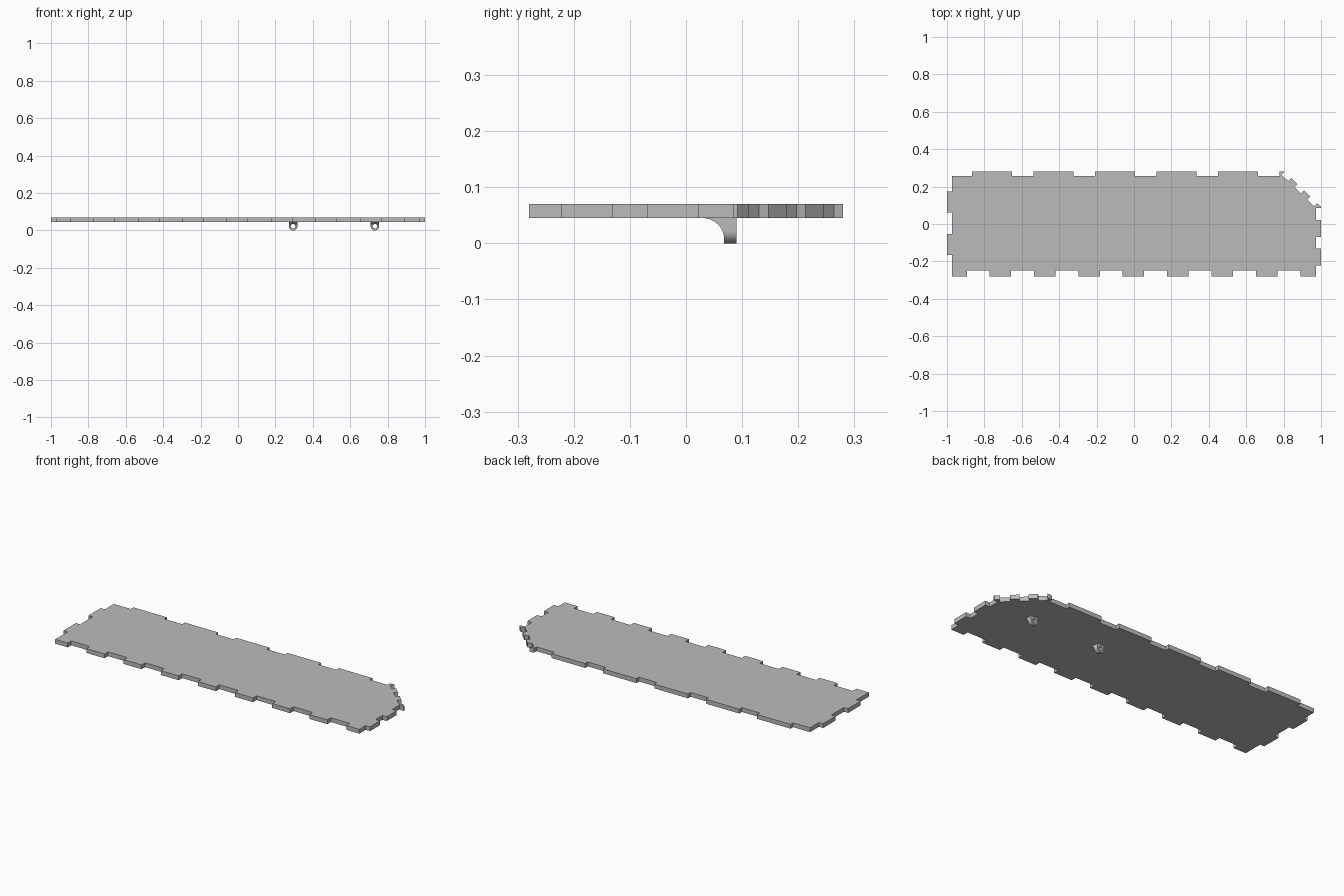
import bpy
import bmesh
from math import cos, sin, pi
from mathutils import Vector

cube = bpy.data.objects.get("Cube")
if cube:
    bpy.data.objects.remove(cube, do_unlink=True)

grey = bpy.data.materials.new("light grey")
grey.use_nodes = True
grey.diffuse_color = (0.5, 0.5, 0.5, 1)
grey.node_tree.nodes["Principled BSDF"].inputs["Base Color"].default_value = (0.5, 0.5, 0.5, 1)

BOTTOM, TOP = 0.045, 0.07


def prism(name, points, direction):
    """Extrude a closed outline of 3D points along a direction."""
    bm = bmesh.new()
    face = bm.faces.new([bm.verts.new(p) for p in points])
    ext = bmesh.ops.extrude_face_region(bm, geom=[face])
    verts = [v for v in ext["geom"] if isinstance(v, bmesh.types.BMVert)]
    bmesh.ops.translate(bm, verts=verts, vec=direction)
    bmesh.ops.recalc_face_normals(bm, faces=bm.faces)
    mesh = bpy.data.meshes.new(name)
    bm.to_mesh(mesh)
    bm.free()
    mesh.materials.append(grey)
    obj = bpy.data.objects.new(name, mesh)
    bpy.context.collection.objects.link(obj)
    return obj


def tabbed(first, step, width, count, inner, outer):
    """Corners of evenly spaced tabs as (along, across) pairs."""
    pts = []
    for i in range(count):
        a = first + i * step
        b = a + width
        pts += [(a, inner), (a, outer), (b, outer), (b, inner)]
    return pts


# Outline, anticlockwise: front edge
outline = [(-0.973, -0.28), (-0.893, -0.28), (-0.893, -0.248)]
outline += tabbed(-0.773, 0.2375, 0.115, 7, -0.248, -0.28)
outline += [(0.89, -0.248), (0.89, -0.28), (0.972, -0.28)]
# Left side
outline += [(x, y) for y, x in tabbed(-0.222, 0.153, 0.091, 2, 0.972, 1)]
outline += [(0.972, 0.085), (1, 0.085), (1, 0.092)]
# Cut corner with small teeth
start, slope = Vector((0.805, 0.28)), 1.03
inset = Vector((-0.016, -0.0165))


def on_corner(y):
    return Vector((start.x + (start.y - y) * slope, y))


for low, high in ((0.111, 0.147), (0.179, 0.213), (0.246, 0.28)):
    if low < 0.12:
        outline.append(tuple(on_corner(low)))
        outline.append(tuple(on_corner(low) + inset))
    outline.append(tuple(on_corner(high) + inset))
    outline.append(tuple(on_corner(high)))
    if high < 0.27:
        nxt = on_corner(high + 0.033)
        outline.append(tuple(nxt))
        outline.append(tuple(nxt + inset))


def corner_edge():
    """Teeth along the cut corner, from the left side to the back."""
    pts = [on_corner(0.111), on_corner(0.111) + inset]
    for low in (0.147, 0.213):
        high = low + 0.033
        pts += [on_corner(low - 0.0) + inset, on_corner(low), on_corner(high), on_corner(high) + inset]
    return [tuple(p) for p in pts + [start + inset, start]]


cut = outline.index((1, 0.092)) + 1
outline = outline[:cut] + corner_edge()
# Back edge
outline += [(0.777, 0.28), (0.777, 0.256)]
outline += reversed(tabbed(-0.865, 0.3285, 0.214, 5, 0.256, 0.28))
# Right side
outline += [(-0.973, 0.256)]
outline += [(x, y) for y, x in reversed(tabbed(-0.167, 0.228, 0.114, 2, -0.973, -1))]

prism("panel", [(x, y, BOTTOM) for x, y in outline], (0, 0, TOP - BOTTOM))


def apply_boolean(obj, tool, operation):
    mod = obj.modifiers.new("cut", 'BOOLEAN')
    mod.operation = operation
    mod.solver = 'EXACT'
    mod.object = tool
    bpy.context.view_layer.objects.active = obj
    bpy.ops.object.modifier_apply(modifier=mod.name)
    bpy.data.objects.remove(tool, do_unlink=True)


def lug(name, x):
    """Round-bottomed eyelet with a concave gusset in front."""
    r, roof = 0.0225, BOTTOM + 0.002
    arc = [(x - r * cos(pi * i / 24), r - r * sin(pi * i / 24)) for i in range(25)]
    front = [(x - r, roof)] + arc + [(x + r, roof)]
    body = prism(name, [(u, 0.02, z) for u, z in front], (0, 0.07, 0))
    # Side profile with the gusset arc
    g = 0.038
    curve = [(0.03 + g * sin(pi * i / 32), BOTTOM - g + g * cos(pi * i / 32)) for i in range(17)]
    side = [(0.03, 0.06)] + curve + [(0.068, -0.01), (0.1, -0.01), (0.1, 0.06)]
    tool = prism("side_cutter", [(x - 0.1, y, z) for y, z in side], (0.2, 0, 0))
    apply_boolean(body, tool, 'INTERSECT')
    # Eyelet hole
    hole = [(x + 0.012 * cos(pi * i / 12), 0, r + 0.012 * sin(pi * i / 12)) for i in range(24)]
    apply_boolean(body, prism("hole_cutter", hole, (0, 0.2, 0)), 'DIFFERENCE')
    bpy.ops.object.select_all(action='DESELECT')
    body.select_set(True)
    bpy.context.view_layer.objects.active = body
    bpy.ops.object.shade_smooth_by_angle(angle=pi / 6)


lug("inner_lug", 0.295)
lug("outer_lug", 0.732)
